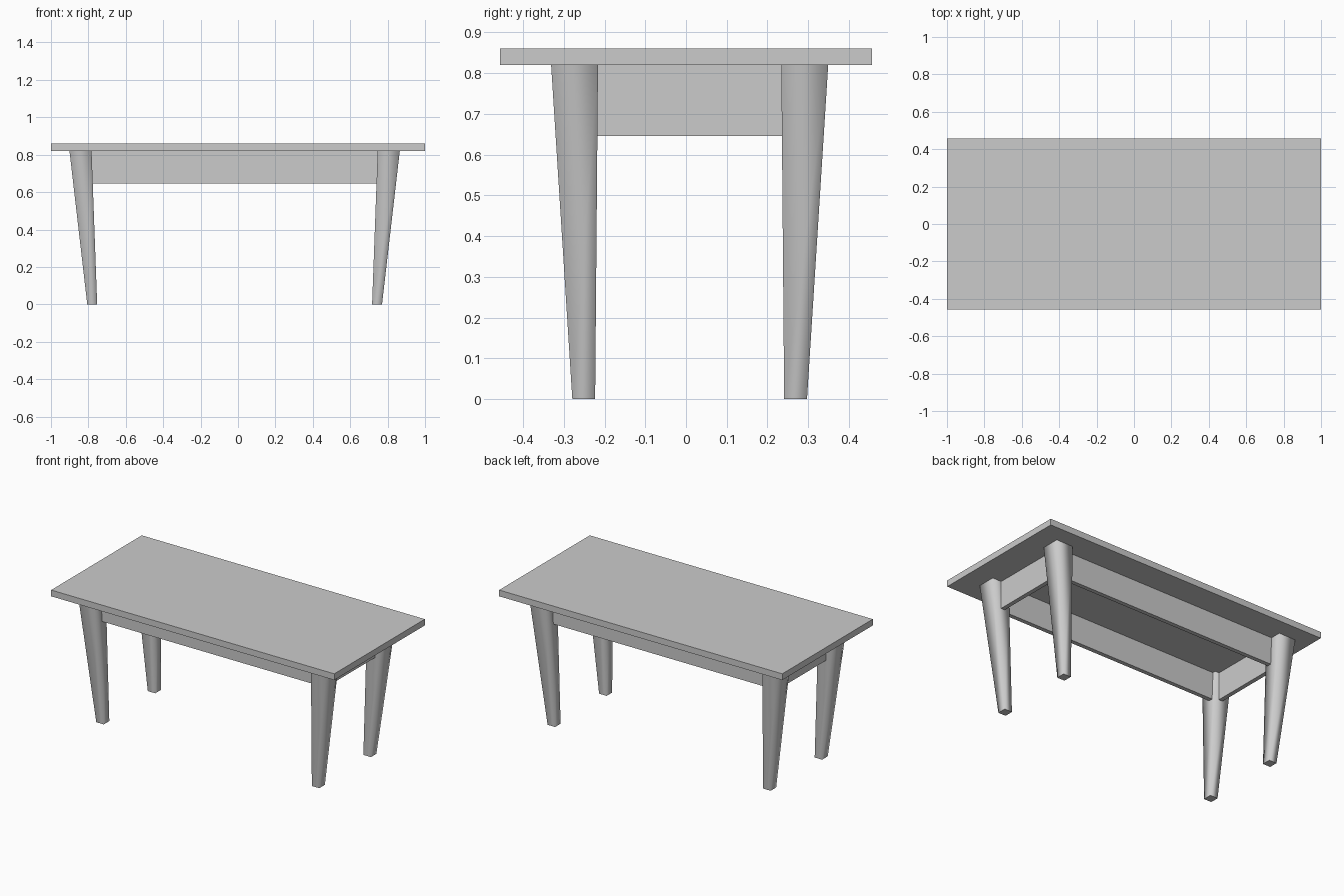
import bpy, bmesh

if "Cube" in bpy.data.objects:
    bpy.data.objects.remove(bpy.data.objects["Cube"])

CX, CY = -0.018, 0.009      # the base sits slightly off the top's centre
TOP_Z = 0.82                # underside of the table top


def frustum(name, bottom, top, z0, z1, smooth=False, cap_top=True):
    """Four-sided solid between two rectangles given as (x0, x1, y0, y1)."""
    bm = bmesh.new()
    rings = []
    for (x0, x1, y0, y1), z in ((bottom, z0), (top, z1)):
        rings.append([bm.verts.new((x, y, z))
                      for x, y in ((x0, y0), (x1, y0), (x1, y1), (x0, y1))])
    a, b = rings
    for i in range(4):
        j = (i + 1) % 4
        bm.faces.new((a[i], a[j], b[j], b[i])).smooth = smooth
    bm.faces.new(a[::-1])
    if cap_top:
        bm.faces.new(b)
    bmesh.ops.recalc_face_normals(bm, faces=bm.faces)
    # keep the end edges crisp when the sides are smooth
    for e in bm.edges:
        if abs(e.verts[0].co.z - e.verts[1].co.z) < 1e-6:
            e.smooth = False
    me = bpy.data.meshes.new(name)
    bm.to_mesh(me)
    bm.free()
    ob = bpy.data.objects.new(name, me)
    bpy.context.collection.objects.link(ob)
    return ob


def box(name, rect, z0, z1):
    return frustum(name, rect, rect, z0, z1)


def quadrant(sx, sy, inner_x, outer_x, inner_y, outer_y):
    """Rectangle placed in one corner of the base."""
    xs = sorted((CX + sx * inner_x, CX + sx * outer_x))
    ys = sorted((CY + sy * inner_y, CY + sy * outer_y))
    return (*xs, *ys)


# table top
box("table_top", (-1, 1, -0.457, 0.457), TOP_Z, 0.86)

# tapered, smooth-shaded square legs
for sx, side in ((-1, "left"), (1, "right")):
    for sy, end in ((-1, "front"), (1, "back")):
        frustum(f"{end}_{side}_leg",
                quadrant(sx, sy, 0.735, 0.788, 0.232, 0.288),
                quadrant(sx, sy, 0.765, 0.883, 0.225, 0.340),
                0, TOP_Z, smooth=True)

# aprons, set back to the middle of the legs
for s, end, side in ((-1, "front", "left"), (1, "back", "right")):
    y0, y1 = sorted((CY + s * 0.245, CY + s * 0.272))
    box(f"{end}_apron", (CX - 0.78, CX + 0.78, y0, y1), 0.645, TOP_Z)
    x0, x1 = sorted((CX + s * 0.793, CX + s * 0.82))
    box(f"{side}_apron", (x0, x1, CY - 0.24, CY + 0.24), 0.645, TOP_Z)
